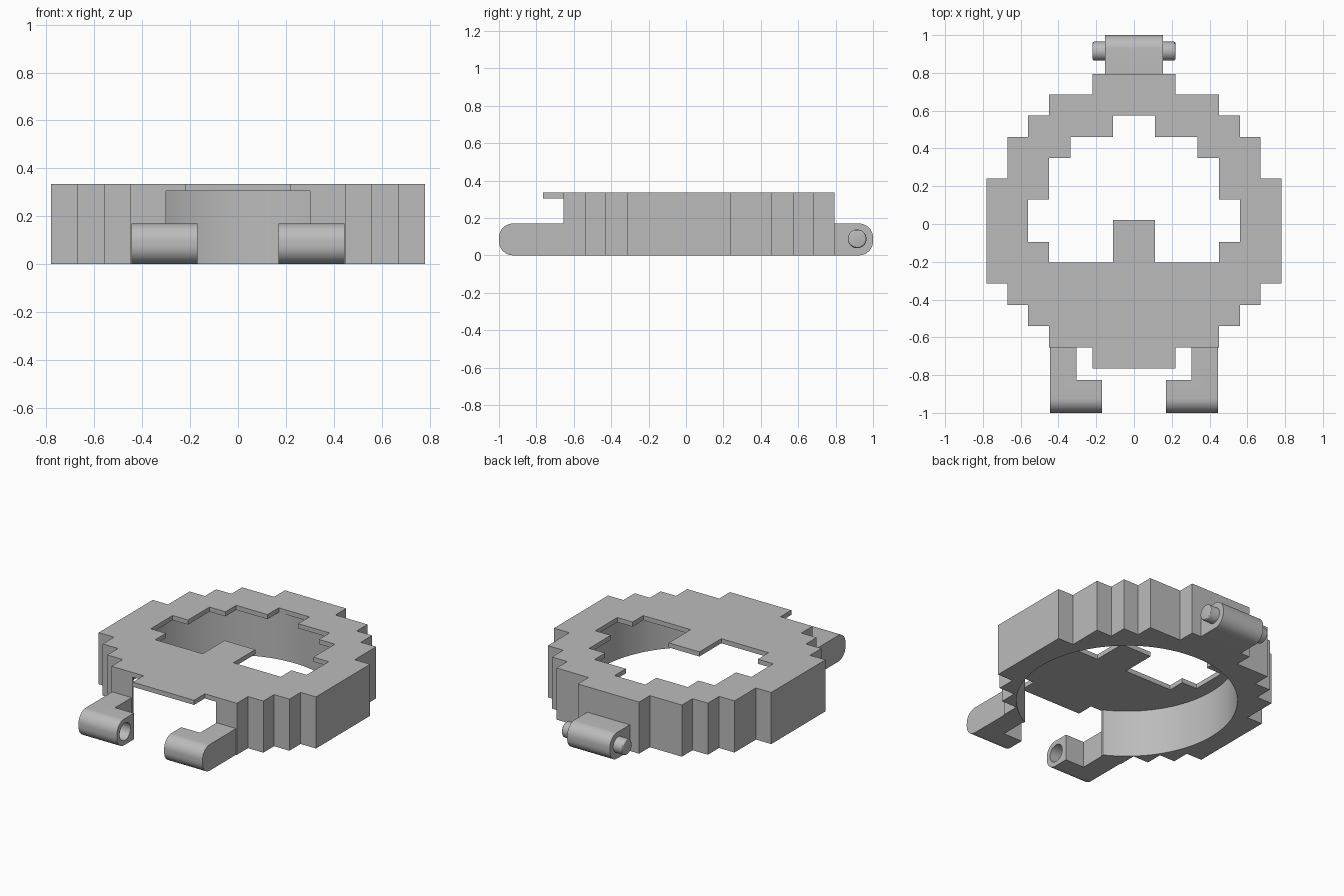
import bpy, bmesh, math
from mathutils import Matrix

cube = bpy.data.objects.get("Cube")
if cube:
    bpy.data.objects.remove(cube, do_unlink=True)

grey = bpy.data.materials.new("plain grey")
grey.use_nodes = True
GREY = (0.5, 0.5, 0.5, 1)
grey.diffuse_color = GREY
grey.node_tree.nodes["Principled BSDF"].inputs["Base Color"].default_value = GREY

TOP, PLATE, ARM = 0.335, 0.305, 0.17
FRONT = -0.655


def finish(name, bm):
    bmesh.ops.recalc_face_normals(bm, faces=bm.faces)
    me = bpy.data.meshes.new(name)
    bm.to_mesh(me)
    bm.free()
    me.materials.append(grey)
    ob = bpy.data.objects.new(name, me)
    bpy.context.collection.objects.link(ob)
    return ob


def prism(name, pts, lo, hi, axis="Z"):
    """Extrude a profile: xy points along z, or yz points along x."""
    def place(a, b, h):
        return (a, b, h) if axis == "Z" else (h, a, b)
    bm = bmesh.new()
    face = bm.faces.new([bm.verts.new(place(a, b, lo)) for a, b in pts])
    ext = bmesh.ops.extrude_face_region(bm, geom=[face])
    verts = [g for g in ext["geom"] if isinstance(g, bmesh.types.BMVert)]
    bmesh.ops.translate(bm, verts=verts, vec=place(0, 0, hi - lo))
    return finish(name, bm)


def rect(x0, x1, y0, y1):
    return [(x0, y0), (x1, y0), (x1, y1), (x0, y1)]


def cylinder(name, radius, length, centre, axis="Z", segments=48):
    bm = bmesh.new()
    m = Matrix.Translation(centre)
    if axis == "X":
        m = m @ Matrix.Rotation(math.pi / 2, 4, "Y")
    bmesh.ops.create_cone(bm, cap_ends=True, segments=segments, radius1=radius,
                          radius2=radius, depth=length, matrix=m)
    return finish(name, bm)


def activate(ob):
    bpy.ops.object.select_all(action="DESELECT")
    ob.select_set(True)
    bpy.context.view_layer.objects.active = ob


def boolean(ob, other, operation="DIFFERENCE"):
    activate(ob)
    mod = ob.modifiers.new("join or cut", "BOOLEAN")
    mod.operation, mod.solver, mod.object = operation, "EXACT", other
    bpy.ops.object.modifier_apply(modifier=mod.name)
    bpy.data.objects.remove(other, do_unlink=True)


def smooth(ob):
    activate(ob)
    bpy.ops.object.shade_smooth_by_angle(angle=math.radians(30))


def stepped(steps, y_end):
    """Mirrored staircase: each step is (half width, y where it begins)."""
    right = []
    for i, (x, y) in enumerate(steps):
        below = steps[i + 1][1] if i + 1 < len(steps) else y_end
        right += [(x, y), (x, below)]
    return right + [(-x, y) for x, y in reversed(right)]


def rounded_bar(y_in, y_out, r=0.075, n=10):
    """Side profile with both outer corners rounded."""
    s = 1 if y_out > y_in else -1
    pts = [(y_in, 0)]
    for cz, start in ((r, -math.pi / 2), (ARM - r, 0)):
        for i in range(n + 1):
            a = start + i / n * math.pi / 2
            pts.append((y_out - s * r + s * r * math.cos(a), cz + r * math.sin(a)))
    return pts + [(y_in, ARM)]


# Stepped ring body
body = prism("ring_body", stepped(
    [(0.22, 0.795), (0.45, 0.685), (0.56, 0.575), (0.67, 0.46), (0.78, 0.24),
     (0.67, -0.315), (0.56, -0.43), (0.45, -0.54), (0.22, FRONT)], -0.765), 0, TOP)

# Round pocket underneath, open at the front
boolean(body, cylinder("pocket", 0.65, PLATE + 0.2, (0, -0.065, (PLATE - 0.2) / 2), segments=128))
boolean(body, prism("front_gap", rect(-0.3, 0.3, -0.9, -0.6), -0.2, PLATE))

# Stepped window through the top plate, with a square tab left at its front
window = stepped([(0.11, 0.575), (0.335, 0.46), (0.45, 0.35), (0.56, 0.13),
                  (0.45, -0.095)], -0.205)
middle = len(window) // 2
window[middle:middle] = [(0.11, -0.205), (0.11, 0.02), (-0.11, 0.02), (-0.11, -0.205)]
boolean(body, prism("window", window, PLATE - 0.1, TOP + 0.1))
smooth(body)

# Front hinge arms with a socket in each inner end
for side, s in (("left", 1), ("right", -1)):
    arm = prism(side + "_hinge_arm", rounded_bar(FRONT, -1.0),
                min(s * 0.17, s * 0.445), max(s * 0.17, s * 0.445), "X")
    x0, x1 = sorted((s * 0.1, s * 0.305))
    boolean(arm, prism("arm_notch", rect(x0, x1, -0.825, -0.5), -0.1, 0.3))
    boolean(arm, cylinder("socket", 0.056, 0.2, (s * 0.17, -0.915, ARM / 2), "X"))
    smooth(arm)

# Rear hinge block and its pin
block = prism("rear_hinge_block", rounded_bar(0.795, 1.0), -0.153, 0.153, "X")
smooth(block)
pin = cylinder("hinge_pin", 0.05, 0.44, (0, 0.915, 0.088), "X")
activate(pin)
bevel = pin.modifiers.new("rounded ends", "BEVEL")
bevel.width, bevel.segments = 0.01, 3
bevel.limit_method, bevel.angle_limit = "ANGLE", math.radians(60)
bpy.ops.object.modifier_apply(modifier=bevel.name)
smooth(pin)
